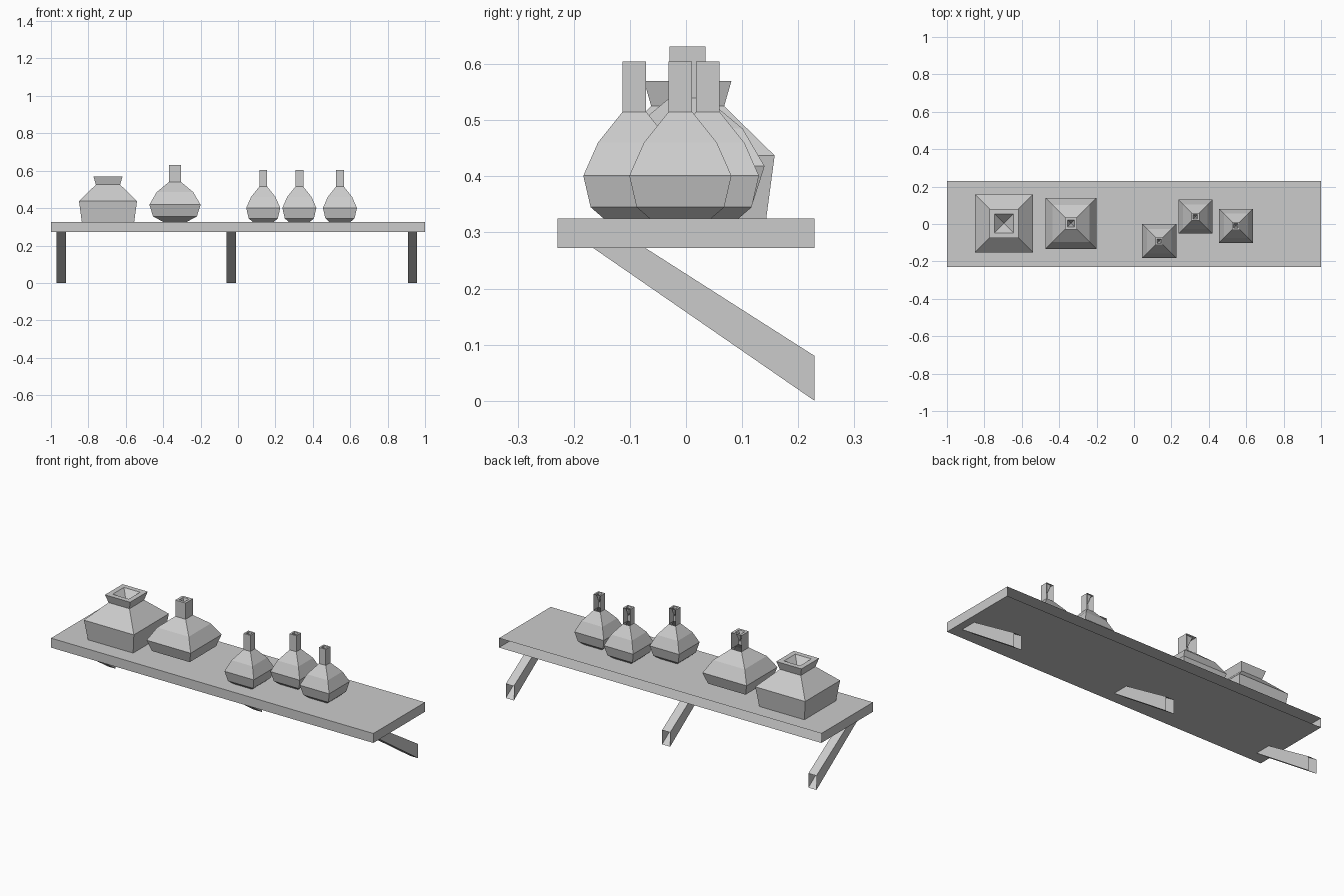
import bpy, bmesh

cube = bpy.data.objects.get("Cube")
if cube:
    bpy.data.objects.remove(cube, do_unlink=True)

# One plain grey for everything
grey = bpy.data.materials.new("plain grey")
grey.use_nodes = True
color = (0.6, 0.6, 0.6, 1)
grey.diffuse_color = color
grey.node_tree.nodes["Principled BSDF"].inputs["Base Color"].default_value = color


def finish(name, bm, location=(0, 0, 0)):
    bmesh.ops.recalc_face_normals(bm, faces=bm.faces)
    # The sides that meet the wall are left open
    mesh = bpy.data.meshes.new(name)
    wall = [f for f in bm.faces if f.normal.y > 0.999]
    bmesh.ops.delete(bm, geom=wall, context="FACES_ONLY")
    bm.to_mesh(mesh)
    bm.free()
    mesh.materials.append(grey)
    obj = bpy.data.objects.new(name, mesh)
    obj.location = location
    bpy.context.collection.objects.link(obj)


def prism(name, profile, x0, x1):
    """Extrude a (y, z) outline along x."""
    bm = bmesh.new()
    base = bm.faces.new([bm.verts.new((x0, y, z)) for y, z in profile])
    moved = bmesh.ops.extrude_face_region(bm, geom=[base], use_keep_orig=True)
    verts = [g for g in moved["geom"] if isinstance(g, bmesh.types.BMVert)]
    bmesh.ops.translate(bm, verts=verts, vec=(x1 - x0, 0, 0))
    finish(name, bm)


def pot(name, profile, tip, x, y):
    """Stack square rings of (half width, height), ending in a hollow pointed at tip."""
    bm = bmesh.new()
    rings = [[bm.verts.new((r * sx, r * sy, z))
              for sx, sy in ((-1, -1), (1, -1), (1, 1), (-1, 1))] for r, z in profile]
    bm.faces.new(rings[0][::-1])
    for low, high in zip(rings, rings[1:]):
        for i in range(4):
            j = (i + 1) % 4
            bm.faces.new((low[i], low[j], high[j], high[i]))
    point = bm.verts.new((0, 0, tip))
    for i in range(4):
        bm.faces.new((rings[-1][i], rings[-1][(i + 1) % 4], point))
    finish(name, bm, (x, y, TOP))


# Shelf board and the slanted braces below it
TOP, UNDER, BACK = 0.325, 0.272, 0.229
prism("shelf_board", [(-BACK, UNDER), (BACK, UNDER), (BACK, TOP), (-BACK, TOP)], -1, 1)
brace = [(-0.165, UNDER), (-0.072, UNDER), (BACK, 0.08), (BACK, 0)]
for side, x in (("right", -0.945), ("middle", -0.037), ("left", 0.933)):
    prism(side + "_brace", brace, x - 0.025, x + 0.025)

# Wide jar with a flared rim
jar = [(0.14, 0), (0.155, 0.112), (0.065, 0.2), (0.078, 0.245), (0.05, 0.245)]
pot("wide_jar", jar, 0.19, -0.695, 0.003)

# Large bottle
large = [(0.06, 0), (0.117, 0.03), (0.137, 0.093), (0.098, 0.16),
         (0.032, 0.215), (0.032, 0.306), (0.018, 0.306)]
pot("large_bottle", large, 0.25, -0.337, 0.003)

# Three small bottles
small = [(0.055, 0), (0.078, 0.02), (0.091, 0.076), (0.065, 0.135),
         (0.021, 0.19), (0.021, 0.28), (0.012, 0.28)]
for label, x, y in (("front", 0.135, -0.092), ("back", 0.328, 0.039), ("end", 0.545, -0.01)):
    pot(label + "_small_bottle", small, 0.23, x, y)
